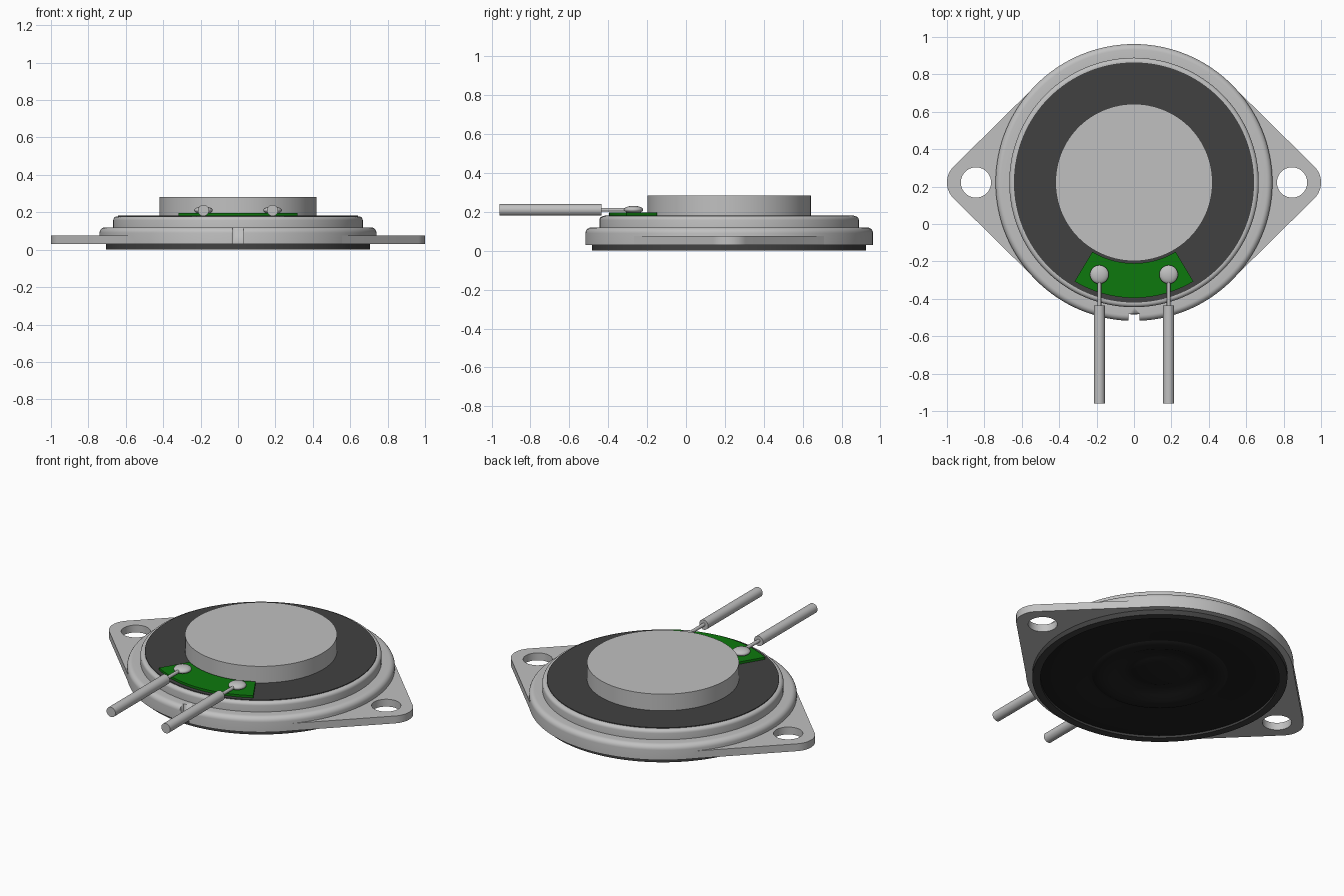
import bpy, bmesh
from math import sin, cos, pi, radians
from mathutils import Matrix

cube = bpy.data.objects.get("Cube")
if cube:
    bpy.data.objects.remove(cube, do_unlink=True)

CY = 0.222      # y of the round body's axis


def material(name, r, g, b):
    m = bpy.data.materials.new(name)
    m.use_nodes = True
    m.diffuse_color = (r, g, b, 1)
    m.node_tree.nodes["Principled BSDF"].inputs["Base Color"].default_value = (r, g, b, 1)
    return m


metal = material("light_grey_metal", 0.53, 0.53, 0.53)
dark = material("dark_grey", 0.053, 0.053, 0.053)
black = material("black_cone", 0.014, 0.014, 0.014)
green = material("board_green", 0.004, 0.19, 0.004)


def add(name, data, mat, loc=(0, 0, 0)):
    ob = bpy.data.objects.new(name, data)
    ob.location = loc
    data.materials.append(mat)
    bpy.context.collection.objects.link(ob)
    bpy.ops.object.select_all(action='DESELECT')
    ob.select_set(True)
    bpy.context.view_layer.objects.active = ob
    return ob


def finish(bm, name, mat, loc=(0, 0, 0)):
    me = bpy.data.meshes.new(name)
    bm.to_mesh(me)
    bm.free()
    ob = add(name, me, mat, loc)
    bpy.ops.object.shade_smooth_by_angle(angle=radians(32))
    return ob


def lathe(name, profile, mat, closed=False, steps=128):
    """Spin an (r, z) profile about the body's axis."""
    bm = bmesh.new()
    vs = [bm.verts.new((r, 0, z)) for r, z in profile]
    pairs = list(zip(vs, vs[1:])) + ([(vs[-1], vs[0])] if closed else [])
    edges = [bm.edges.new(p) for p in pairs]
    bmesh.ops.spin(bm, geom=vs + edges, cent=(0, 0, 0), axis=(0, 0, 1),
                   angle=2 * pi, steps=steps)
    bmesh.ops.remove_doubles(bm, verts=bm.verts, dist=1e-4)
    bmesh.ops.recalc_face_normals(bm, faces=bm.faces)
    return finish(bm, name, mat, (0, CY, 0))


def arc(cx, cy, r, a0, a1, n):
    return [(cx + r * cos(radians(a0 + (a1 - a0) * i / n)),
             cy + r * sin(radians(a0 + (a1 - a0) * i / n))) for i in range(n + 1)]


def plate(name, loops, z0, z1, mat):
    """Flat plate from outlines; inner outlines become holes."""
    cu = bpy.data.curves.new(name, 'CURVE')
    cu.dimensions = '2D'
    cu.fill_mode = 'BOTH'
    cu.extrude = (z1 - z0) / 2
    for pts in loops:
        sp = cu.splines.new('POLY')
        sp.points.add(len(pts) - 1)
        for p, (x, y) in zip(sp.points, pts):
            p.co = (x, y, 0, 1)
        sp.use_cyclic_u = True
    ob = add(name, cu, mat, (0, CY, (z0 + z1) / 2))
    bpy.ops.object.convert(target='MESH')
    ob = bpy.context.object
    bpy.ops.object.shade_smooth_by_angle(angle=radians(32))
    return ob


def rod(name, x, y0, y1, z, r, mat):
    bm = bmesh.new()
    bmesh.ops.create_cone(bm, cap_ends=True, segments=32, radius1=r, radius2=r,
                          depth=y1 - y0, matrix=Matrix.Rotation(pi / 2, 4, 'X'))
    return finish(bm, name, mat, (x, (y0 + y1) / 2, z))


# Stepped basket with rounded shoulders
basket = lathe("basket", [(0, 0.1), (0.6, 0.1), (0.6, 0.03), (0.74, 0.03)]
               + arc(0.71, 0.09, 0.03, 0, 90, 6) + [(0.667, 0.12)]
               + arc(0.647, 0.158, 0.02, 0, 90, 5) + [(0, 0.178)], metal)

# Keying notch at the front rim
bm = bmesh.new()
bmesh.ops.create_cube(bm, size=1, matrix=Matrix.Diagonal((0.06, 0.1, 0.2, 1)))
cutter = finish(bm, "notch_cutter", metal, (0, -0.532, 0.1))
cutter.hide_render = True
bpy.context.view_layer.objects.active = basket
cut = basket.modifiers.new("notch", 'BOOLEAN')
cut.operation = 'DIFFERENCE'
cut.solver = 'EXACT'
cut.object = cutter
bpy.ops.object.modifier_apply(modifier=cut.name)
bpy.data.objects.remove(cutter, do_unlink=True)

# Mounting flange: rounded ears with sides tangent to the basket
t = 0.738 * cos(pi / 4)
outline = (arc(0.88, 0, 0.12, -45, 45, 16) + [(t, t), (-t, t)]
           + arc(-0.88, 0, 0.12, 135, 225, 16) + [(-t, -t), (t, -t)])
holes = [arc(s * 0.845, 0, 0.081, 0, 360, 48)[:-1] for s in (-1, 1)]
plate("mounting_flange", [outline] + holes + [arc(0, 0, 0.5, 0, 360, 64)[:-1]],
      0.03, 0.075, metal)

# Magnet and its backing disc
lathe("backing_disc", [(0, 0.17), (0.642, 0.17), (0.642, 0.182), (0, 0.182)], dark)
lathe("magnet", [(0, 0.175), (0.42, 0.175), (0.42, 0.283), (0, 0.283)], metal)

# Front gasket and diaphragm on the underside
lathe("gasket", [(0.66, 0), (0.705, 0), (0.705, 0.032), (0.66, 0.032)], dark, closed=True)
lathe("diaphragm", [(0.665, 0.014), (0.62, 0.008), (0.56, 0.007), (0.48, 0.012),
                    (0.4, 0.022), (0.375, 0.024), (0.36, 0.016), (0.33, 0.013),
                    (0.29, 0.018), (0.25, 0.035), (0.2, 0.048), (0.165, 0.052),
                    (0.15, 0.046), (0.1, 0.039), (0.05, 0.035), (0, 0.034)], black)

# Terminal board
plate("terminal_board", [arc(0, 0, 0.617, 239, 301, 24) + arc(0, 0, 0.432, 301, 239, 24)],
      0.18, 0.196, green)

# Solder joints and leads
for side, x in (("right", -0.185), ("left", 0.185)):
    bm = bmesh.new()
    bmesh.ops.create_uvsphere(bm, u_segments=32, v_segments=16, radius=1,
                              matrix=Matrix.Diagonal((0.05, 0.05, 0.02, 1)))
    finish(bm, side + "_solder_joint", metal, (x, -0.27, 0.211))
    rod(side + "_wire_core", x, -0.45, -0.27, 0.211, 0.01, metal)
    rod(side + "_wire_sleeve", x, -0.96, -0.435, 0.21, 0.03, metal)
